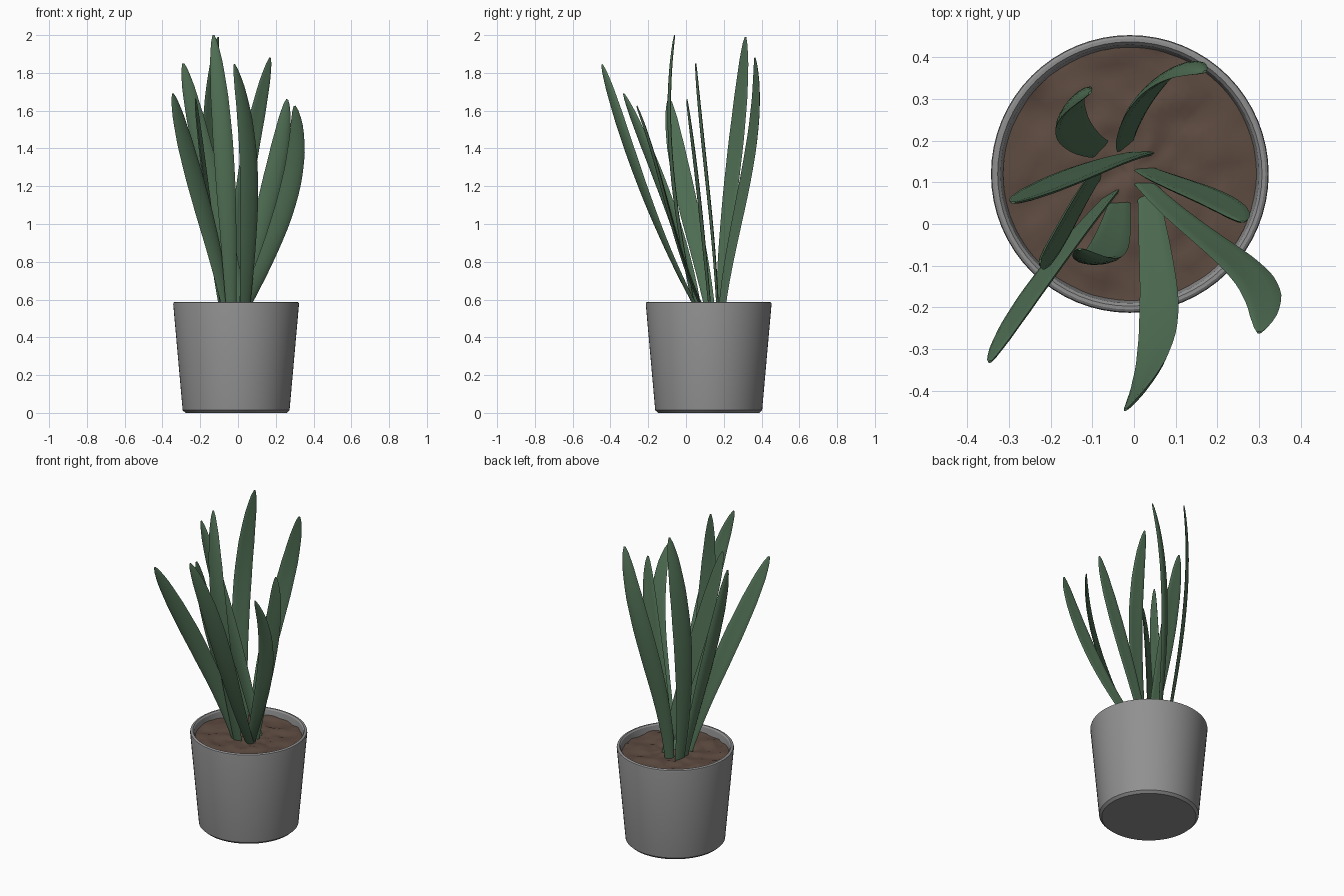
import bpy, bmesh, math
from mathutils import Vector, noise

if "Cube" in bpy.data.objects:
    bpy.data.objects.remove(bpy.data.objects["Cube"])

CX, CY = -0.01, 0.12          # pot axis


def material(name, rgb):
    m = bpy.data.materials.new(name)
    m.diffuse_color = (*rgb, 1)
    m.use_nodes = True
    m.node_tree.nodes["Principled BSDF"].inputs["Base Color"].default_value = m.diffuse_color
    return m


def finish(name, bm, mat=None, angle=40):
    bmesh.ops.recalc_face_normals(bm, faces=bm.faces)
    me = bpy.data.meshes.new(name)
    bm.to_mesh(me)
    bm.free()
    ob = bpy.data.objects.new(name, me)
    bpy.context.collection.objects.link(ob)
    if mat:
        me.materials.append(mat)
    bpy.ops.object.select_all(action='DESELECT')
    ob.select_set(True)
    bpy.context.view_layer.objects.active = ob
    bpy.ops.object.shade_smooth_by_angle(angle=math.radians(angle))
    return ob


def ring(bm, r, z, n):
    return [bm.verts.new((CX + r * math.cos(2 * math.pi * i / n),
                          CY + r * math.sin(2 * math.pi * i / n), z)) for i in range(n)]


def bridge(bm, a, b):
    n = len(a)
    for i in range(n):
        bm.faces.new((a[i], a[(i + 1) % n], b[(i + 1) % n], b[i]))


# Pot: tapered shell with chamfered foot and rim
bm = bmesh.new()
profile = [(0.268, 0), (0.283, 0.014), (0.333, 0.576), (0.331, 0.584), (0.325, 0.588),
           (0.317, 0.588), (0.310, 0.580), (0.303, 0.54), (0.26, 0.04)]
rings = [ring(bm, r, z, 64) for r, z in profile]
for a, b in zip(rings, rings[1:]):
    bridge(bm, a, b)
bm.faces.new(rings[0])
bm.faces.new(rings[-1])
finish("pot", bm, material("pot_grey", (0.28, 0.28, 0.28)), 30)

# Soil: lumpy disc just below the rim
bm = bmesh.new()
soil_rings = [ring(bm, 0.304 * k / 16, 0.545, 56) for k in range(1, 17)]
for a, b in zip(soil_rings, soil_rings[1:]):
    bridge(bm, a, b)
centre = bm.verts.new((CX, CY, 0.545))
for i in range(56):
    bm.faces.new((centre, soil_rings[0][i], soil_rings[0][(i + 1) % 56]))
for v in bm.verts:
    v.co.z += 0.013 * noise.noise(v.co * 16) + 0.007 * noise.noise(v.co * 32)
finish("soil", bm, material("soil_brown", (0.11, 0.07, 0.052)), 60)

# Leaves: lance-shaped blades swept along curved spines
green = material("leaf_green", (0.085, 0.17, 0.095))
WIDTH = [(0, 0.5), (0.2, 0.74), (0.45, 0.97), (0.62, 1.0), (0.78, 0.88),
         (0.9, 0.64), (0.97, 0.36), (1, 0.1)]


def width_at(t):
    for (t0, w0), (t1, w1) in zip(WIDTH, WIDTH[1:]):
        if t <= t1:
            return w0 + (w1 - w0) * (t - t0) / (t1 - t0)
    return WIDTH[-1][1]


def spine(pts, t):
    # cubic through four evenly spaced points
    out = Vector((0, 0, 0))
    for i, p in enumerate(pts):
        w = 1.0
        for j in range(4):
            if j != i:
                w *= (3 * t - j) / (i - j)
        out += w * Vector(p)
    return out


def leaf(name, xy, top, ang0, ang1, width=0.106, steps=20, cols=8):
    z0 = 0.53
    pts = [(x, y, z0 + (top - z0) * i / 3) for i, (x, y) in enumerate(xy)]
    bm = bmesh.new()
    sections = []
    mid = spine(pts, 0.6)
    flip = 0
    for s in range(steps + 1):
        t = 1 - (1 - s / steps) ** 1.25
        p = spine(pts, t)
        tan = (spine(pts, t + 0.01) - spine(pts, t - 0.01)).normalized()
        a = math.radians(ang0 + (ang1 - ang0) * t)
        side = Vector((math.cos(a), math.sin(a), 0))
        side = (side - tan * side.dot(tan)).normalized()
        nrm = side.cross(tan)
        if not flip:          # cup towards the pot axis
            flip = 1 if nrm.dot(Vector((CX - mid.x, CY - mid.y, 0))) > 0 else -1
        nrm *= flip
        w = width_at(t)
        half = 0.5 * width * w
        cup = 0.007 * w
        thick = 0.018 * w ** 0.5
        front, back = [], []
        for c in range(cols + 1):
            u = -1 + 2 * c / cols
            q = p + side * (half * u) + nrm * (cup * (u * u - 0.5))
            if c in (0, cols):
                front.append(q)
            else:
                d = nrm * (thick * 0.5 * math.sqrt(1 - u * u))
                front.append(q + d)
                back.append(q - d)
        sections.append([bm.verts.new(v) for v in front + back[::-1]])
    for a, b in zip(sections, sections[1:]):
        bridge(bm, a, b)
    bm.faces.new(sections[0])
    bm.faces.new(sections[-1])
    finish(name, bm, green, 50)


# spine points in plan (base to tip), tip height, blade angle at base and tip
leaves = [
    ([(0.035, 0.07), (0.058, -0.14), (0.052, -0.305), (-0.02, -0.445)], 1.845, 12, 40),
    ([(-0.055, 0.07), (-0.14, -0.03), (-0.245, -0.17), (-0.345, -0.33)], 1.69, 32, 34),
    ([(0.02, 0.1), (0.18, -0.04), (0.29, -0.14), (0.30, -0.26)], 1.625, -8, 3),
    ([(-0.035, 0.05), (-0.055, -0.04), (-0.085, -0.085), (-0.13, -0.06)], 2.0, 5, 0),
    ([(-0.08, 0.18), (-0.14, 0.22), (-0.155, 0.275), (-0.105, 0.315)], 1.99, 50, 48),
    ([(-0.02, 0.19), (0.003, 0.265), (0.072, 0.35), (0.17, 0.365)], 1.88, 40, 28),
    ([(0.025, 0.13), (0.105, 0.095), (0.195, 0.055), (0.26, 0.005)], 1.66, 4, 0),
    ([(0.025, 0.17), (-0.08, 0.14), (-0.19, 0.095), (-0.29, 0.052)], 1.85, -1, 1),
    ([(-0.08, 0.13), (-0.13, 0.055), (-0.18, -0.03), (-0.225, -0.09)], 1.665, 80, 78),
]
for i, (xy, top, a0, a1) in enumerate(leaves):
    leaf(f"leaf_{i + 1}", xy, top, a0, a1)
